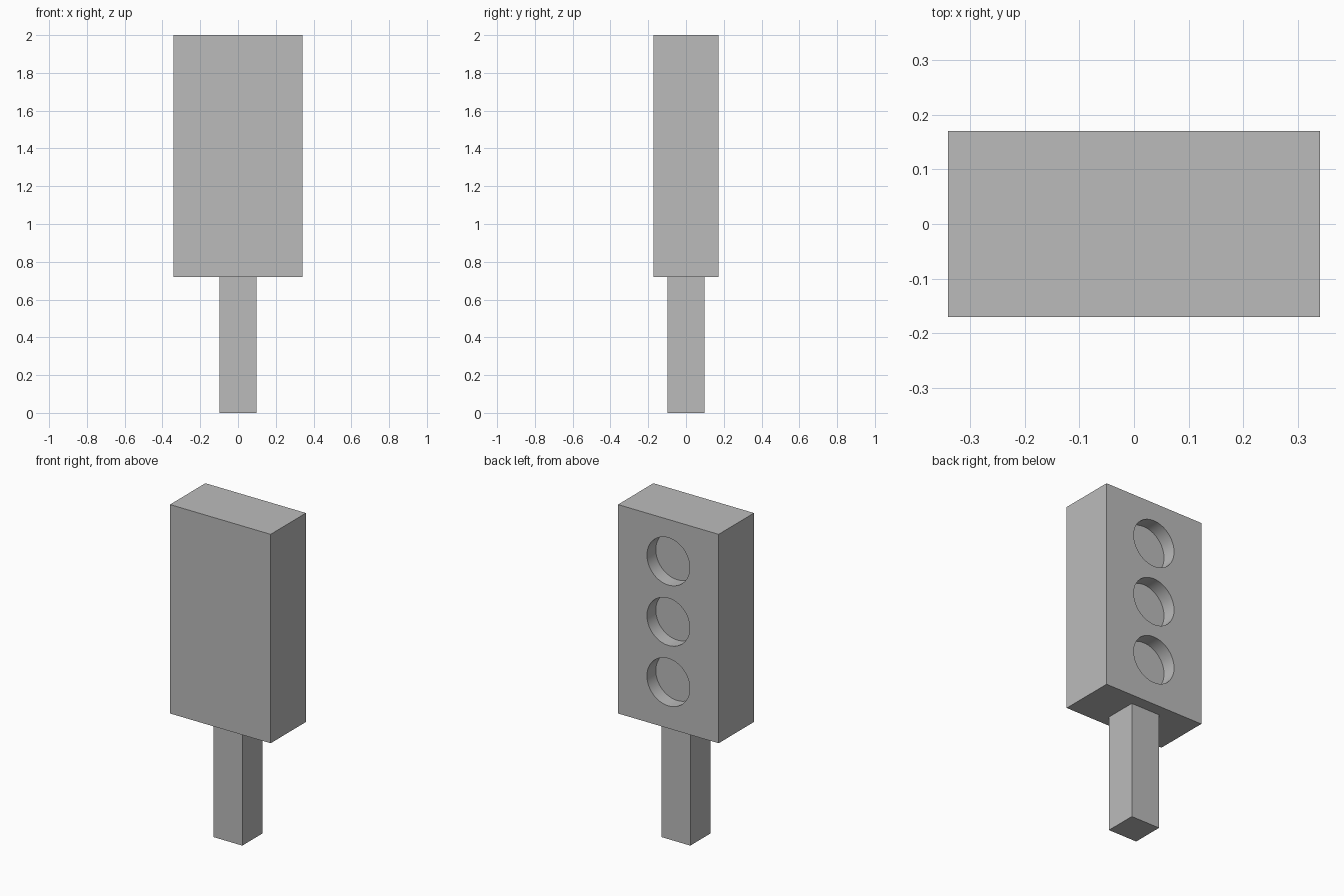
import bpy
from math import pi

if "Cube" in bpy.data.objects:
    bpy.data.objects.remove(bpy.data.objects["Cube"], do_unlink=True)

HALF_X, HALF_Y = 0.341, 0.171
BASE_Z, TOP_Z = 0.72, 2.0
POLE_HALF = 0.098
HOLE_RADIUS, HOLE_DEPTH, HOLE_GAP = 0.145, 0.086, 0.37
MID_HOLE_Z = 1.373

grey = bpy.data.materials.new("plain grey")
grey.use_nodes = True
colour = (0.5, 0.5, 0.5, 1)
grey.diffuse_color = colour
grey.node_tree.nodes["Principled BSDF"].inputs["Base Color"].default_value = colour


def box(name, half_x, half_y, z0, z1):
    bpy.ops.mesh.primitive_cube_add(size=1, location=(0, 0, (z0 + z1) / 2))
    ob = bpy.context.object
    ob.name = name
    ob.scale = (2 * half_x, 2 * half_y, z1 - z0)
    bpy.ops.object.transform_apply(location=False, rotation=False, scale=True)
    ob.data.materials.append(grey)
    return ob


# Square pole and the signal housing on top of it
box("pole", POLE_HALF, POLE_HALF, 0, BASE_Z)
housing = box("lamp_housing", HALF_X, HALF_Y, BASE_Z, TOP_Z)

# Three round lamp recesses sunk into the back face
for i in (-1, 0, 1):
    bpy.ops.mesh.primitive_cylinder_add(
        vertices=64, radius=HOLE_RADIUS, depth=2 * HOLE_DEPTH,
        location=(0, HALF_Y, MID_HOLE_Z + i * HOLE_GAP), rotation=(pi / 2, 0, 0))
    cutter = bpy.context.object
    cutter.name = "recess_cutter"
    cutter.hide_render = True
    cutter.data.materials.append(grey)
    bpy.context.view_layer.objects.active = housing
    cut = housing.modifiers.new("recess", "BOOLEAN")
    cut.operation = "DIFFERENCE"
    cut.solver = "EXACT"
    cut.object = cutter
    bpy.ops.object.modifier_apply(modifier=cut.name)
    bpy.data.objects.remove(cutter, do_unlink=True)

# Smooth recess walls, keep all box edges sharp
bpy.ops.object.select_all(action="DESELECT")
housing.select_set(True)
bpy.context.view_layer.objects.active = housing
bpy.ops.object.shade_smooth_by_angle(angle=pi / 6)
